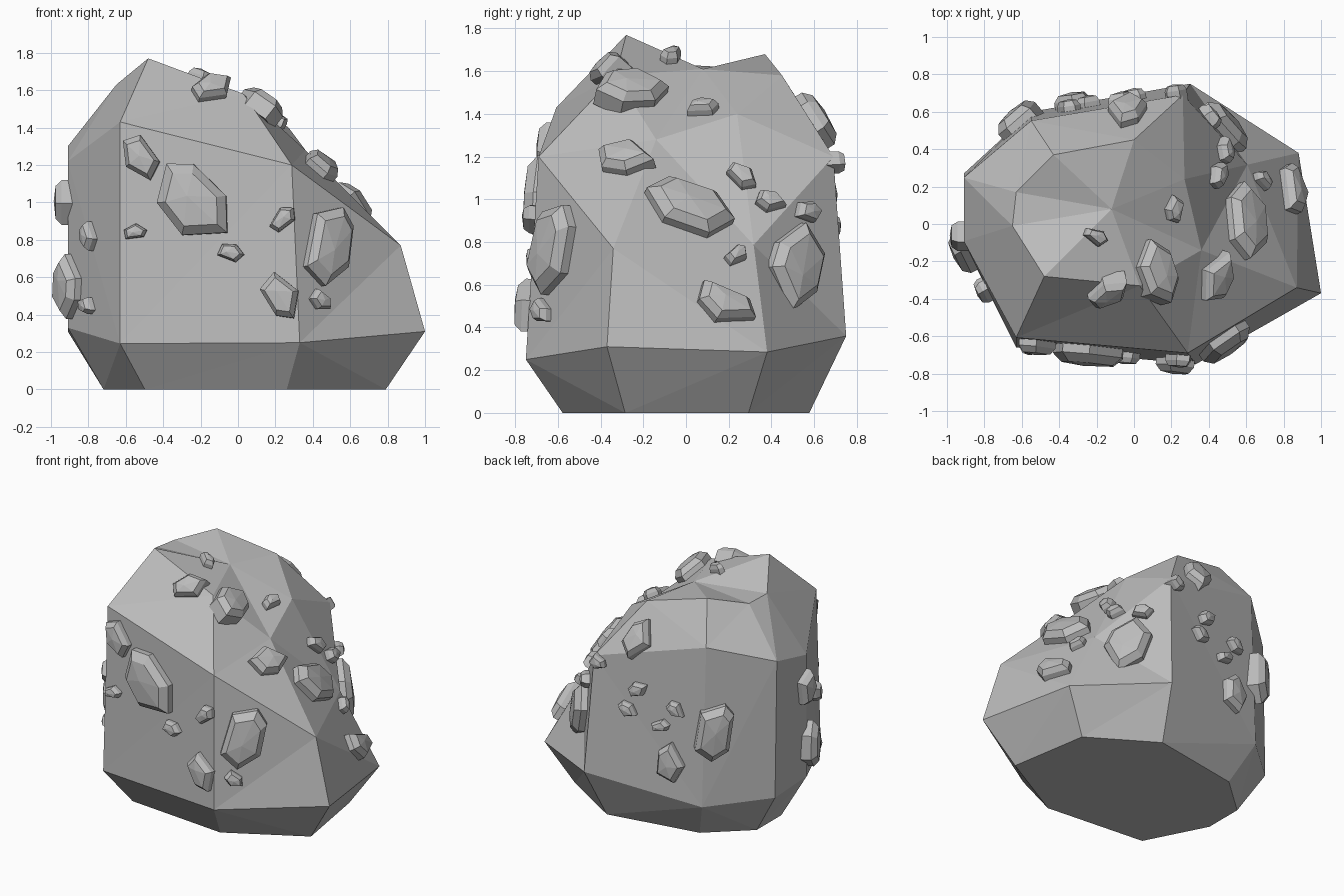
import bpy, bmesh, math, random
from mathutils import Vector, Matrix
from mathutils.bvhtree import BVHTree

if "Cube" in bpy.data.objects:
    bpy.data.objects.remove(bpy.data.objects["Cube"])

random.seed(4)
grey = bpy.data.materials.new("stone grey")
grey.diffuse_color = (0.5, 0.5, 0.5, 1)
grey.use_nodes = True
grey.node_tree.nodes["Principled BSDF"].inputs["Base Color"].default_value = grey.diffuse_color


def finish(bm, name):
    bmesh.ops.recalc_face_normals(bm, faces=bm.faces)
    mesh = bpy.data.meshes.new(name)
    bm.to_mesh(mesh)
    mesh.materials.append(grey)
    ob = bpy.data.objects.new(name, mesh)
    bpy.context.collection.objects.link(ob)
    bm.free()


def bridge(bm, a, b):
    """Join two rings of equal size with side faces."""
    n = len(a)
    for i in range(n):
        bm.faces.new((a[i], a[(i + 1) % n], b[(i + 1) % n], b[i]))


def cone(bm, ring, point):
    """Close a ring with a fan to one point."""
    tip = bm.verts.new(point)
    for i in range(len(ring)):
        bm.faces.new((ring[i], ring[(i + 1) % len(ring)], tip))


# Boulder: one eight-sided outline makes foot, waist and shoulder; a crown closes the top
outline = [(-.63, -.66), (.33, -.75), (1, -.37), (.88, .38),
           (.3, .75), (-.55, .6), (-.91, .27), (-.91, -.1)]
waist_z = [.245, .25, .31, .285, .36, .27, .31, .33]
shoulder_z = [1.43, 1.2, .77, .82, 1.2, 1.42, 1.3, 1.22]
crown = [(-.48, -.28, 1.77), (.03, -.33, 1.58), (.36, -.14, 1.28), (.27, .24, 1.4),
         (0, .45, 1.58), (-.43, .37, 1.68), (-.63, .17, 1.62), (-.65, -.01, 1.63)]
foot = [(x * .79, y * .77, 0) for x, y in outline]
waist = [(x, y, z) for (x, y), z in zip(outline, waist_z)]
shoulder = [(x * (.87 if x > 0 else 1), y * .92, z)
            for (x, y), z in zip(outline, shoulder_z)]
# The right back shoulder lies on the straight ridge from waist to crown
shoulder[3] = Vector(waist[3]).lerp(Vector(crown[3]), .45)

bm = bmesh.new()
rings = [[bm.verts.new(p) for p in ring] for ring in (foot, waist, shoulder, crown)]
for a, b in zip(rings, rings[1:]):
    bridge(bm, a, b)
bm.faces.new(rings[0][::-1])
cone(bm, rings[3], (-.12, .08, 1.61))
bmesh.ops.recalc_face_normals(bm, faces=bm.faces)
bmesh.ops.triangulate(bm, faces=bm.faces[:])
surface = BVHTree.FromBMesh(bm)
finish(bm, "boulder")

# Each side is a pair of axes: rightward and upward
X, Y, Z = Matrix.Identity(3)
views = {"front": (X, Z), "back": (-X, Z), "right": (Y, Z), "left": (-Y, Z), "top": (X, Y)}


def chip(bm, view, h, v, length, angle):
    """Faceted stone chip lying on the boulder, seen at (h, v) from one side."""
    right, up = views[view]
    ray = -right.cross(up)
    hit, n, _, _ = surface.ray_cast(right * h + up * v - ray * 4, ray)
    if hit is None:
        return
    t = math.radians(angle)
    d = right * math.cos(t) + up * math.sin(t)
    u = (d - n * n.dot(d)).normalized()
    w = n.cross(u)
    width = length * .68
    sides = 6 if length > .34 else 5
    height = .04 + .15 * width
    turns = [math.tau * (i + random.uniform(-.25, .25)) / sides for i in range(sides)]
    layers = []
    for scale, lift in ((1, -.05), (1, height * .5), (.74, height)):
        layers.append([bm.verts.new(hit + n * lift + scale / 2 * (
            u * math.cos(a) * length + w * math.sin(a) * width)) for a in turns])
    bridge(bm, layers[0], layers[1])
    bridge(bm, layers[1], layers[2])
    bm.faces.new(layers[0][::-1])
    cone(bm, layers[2], hit + n * height * 1.15 + u * length * random.uniform(-.12, .12))


# Large chips: position seen from that side, length, tilt
large = {
    "front": [(-.52, 1.24, .27, -60), (-.24, 1, .5, -50), (.47, .77, .45, 70),
              (.23, .5, .28, -55), (-.14, 1.6, .25, 40)],
    "right": [(-.26, 1.5, .36, 20), (-.28, 1.18, .3, -20), (.01, .95, .44, -20),
              (.5, .68, .44, 60), (.18, .5, .31, -35)],
    "left": [(.06, 1, .25, 80), (.14, .55, .35, 85)],
    "back": [(.6, .82, .42, 75), (.32, .55, .3, 80), (.04, 1.36, .3, 70)],
}
# Small chips: position only, all about the same size
small = {
    "front": [(.24, .91), (-.04, .73), (-.55, .84), (.43, .475), (-.78, .82), (-.79, .45)],
    "right": [(.08, 1.41), (.26, 1.1), (.39, .98), (.56, .94), (.23, .73)],
    "back": [(.35, .94), (.24, .8), (.07, 1.03), (0, .87), (-.23, 1.17)],
    "top": [(-.21, -.07)],
}
for view in views:
    bm = bmesh.new()
    for row in large.get(view, []):
        chip(bm, view, *row)
    for h, v in small.get(view, []):
        chip(bm, view, h, v, random.uniform(.13, .17), random.uniform(-60, 60))
    finish(bm, view + "_stone_chips")
